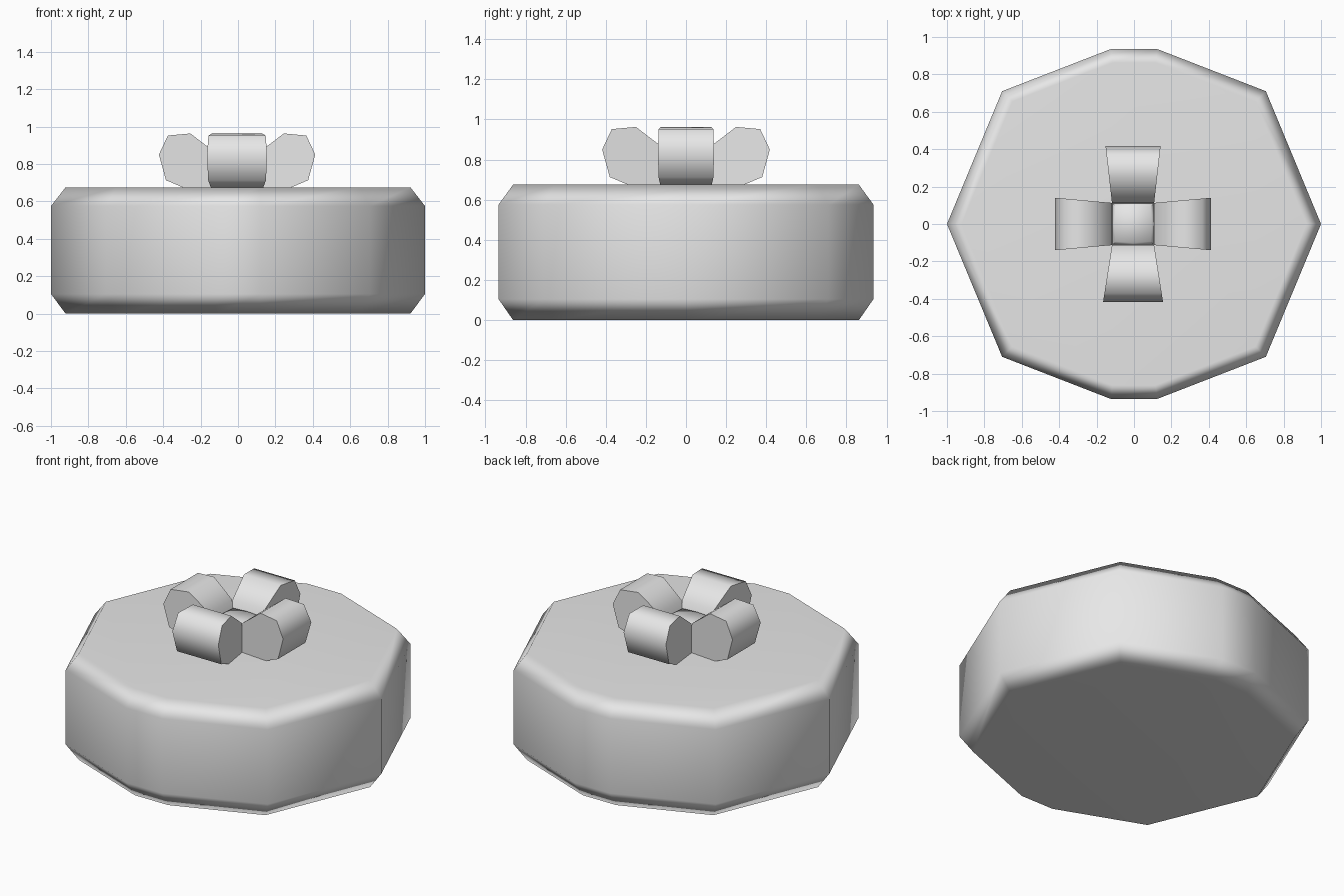
import bpy, bmesh, math
from mathutils import Matrix, Vector

if "Cube" in bpy.data.objects:
    bpy.data.objects.remove(bpy.data.objects["Cube"])

grey = bpy.data.materials.new("plain grey")
grey.use_nodes = True
COLOUR = (0.8, 0.8, 0.8, 1)
grey.diffuse_color = COLOUR
grey.node_tree.nodes["Principled BSDF"].inputs["Base Color"].default_value = COLOUR


def loft(name, rings, angle):
    """Skin equal-length rings of points, cap both ends and smooth by angle."""
    bm = bmesh.new()
    loops = [[bm.verts.new(p) for p in ring] for ring in rings]
    count = len(loops[0])
    for low, high in zip(loops, loops[1:]):
        for i in range(count):
            j = (i + 1) % count
            bm.faces.new((low[i], low[j], high[j], high[i]))
    bm.faces.new(loops[0][::-1])
    bm.faces.new(loops[-1])
    bmesh.ops.recalc_face_normals(bm, faces=bm.faces)
    mesh = bpy.data.meshes.new(name)
    bm.to_mesh(mesh)
    bm.free()
    mesh.materials.append(grey)
    obj = bpy.data.objects.new(name, mesh)
    bpy.context.collection.objects.link(obj)
    bpy.ops.object.select_all(action="DESELECT")
    obj.select_set(True)
    bpy.context.view_layer.objects.active = obj
    bpy.ops.object.shade_smooth_by_angle(angle=math.radians(angle))
    return obj


# Ten-sided body with chamfered rims
quarter = [(1, 0), (0.705, 0.71), (0.125, 0.935)]
half = quarter + [(-x, y) for x, y in quarter[::-1]]
outline = half + [(x, -y) for x, y in half[-2:0:-1]]
levels = [(0, 0.922), (0.105, 1), (0.575, 1), (0.675, 0.922)]
body = loft("body", [[(x * s, y * s, z) for x, y in outline] for z, s in levels], 80)
weighted = body.modifiers.new("even shading", "WEIGHTED_NORMAL")
weighted.keep_sharp = True

# Four flared petals, each a rounded profile of radius and height
profile = [(0.1, 0.67), (0.29, 0.675), (0.38, 0.713), (0.418, 0.85),
           (0.37, 0.952), (0.25, 0.963), (0.115, 0.86)]
petals = [("left_petal", 0, 0.14), ("back_petal", 90, 0.147),
          ("right_petal", 180, 0.14), ("front_petal", 270, 0.16)]
for name, turn, width in petals:
    flare = (width - 0.113) / 0.3
    rings = [[(r, side * (0.113 + flare * (r - 0.115)), z) for r, z in profile]
             for side in (-1, 1)]
    petal = loft(name, rings, 70)
    petal.data.transform(Matrix.Translation((-0.005, 0, 0))
                         @ Matrix.Rotation(math.radians(turn), 4, "Z"))

# Button in the middle of the petals
ring = []
for k in range(4):
    spin = Matrix.Rotation(k * math.pi / 2, 2)
    ring += [spin @ Vector(p) for p in ((0.12, 0), (0.11, 0.11))]
loft("flower_button", [[(p.x * s - 0.005, p.y * s, z) for p in ring]
                       for z, s in ((0.67, 1), (0.79, 1), (0.82, 0.85))], 60)
